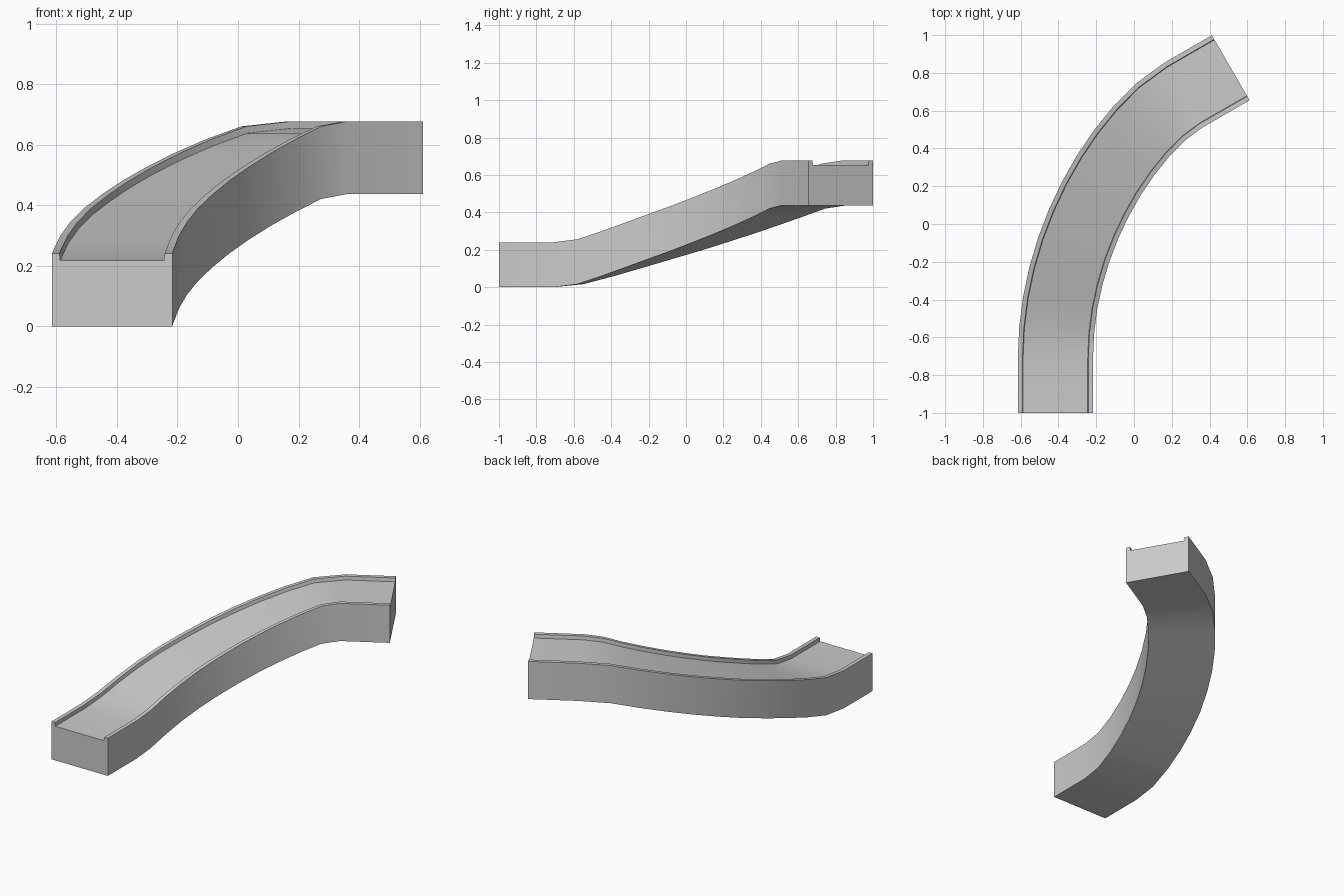
import bpy, bmesh, math
from mathutils import Vector

if "Cube" in bpy.data.objects:
    bpy.data.objects.remove(bpy.data.objects["Cube"])

HALF_W, HEIGHT, LIP, FLOOR = 0.199, 0.24, 0.028, 0.217
RISE, EASE, SEGMENTS = 0.437, 0.2, 11

# Plan of the bend: straight lead-in, 60 degree curve, straight lead-out
start, end = Vector((-0.416, -1.0)), Vector((0.512, 0.827))
h0 = Vector((0, 1))
h1 = Vector((math.sin(math.radians(60)), math.cos(math.radians(60))))
a, d = start + h0 * 0.29, end - h1 * 0.29
b, c = a + h0 * 0.68, d - h1 * 0.306


def point(t):
    u = 1 - t
    return a * u**3 + b * 3 * u * u * t + c * 3 * u * t * t + d * t**3


def tangent(t):
    u = 1 - t
    return ((b - a) * u * u + (c - b) * 2 * u * t + (d - c) * t * t).normalized()


# Arc length table for even stations
N = 400
lengths = [0.0]
for i in range(N):
    lengths.append(lengths[-1] + (point((i + 1) / N) - point(i / N)).length)
total = lengths[-1]


def height(s):
    # Steady slope with short rounded starts at both ends
    slope = RISE / (total - EASE)
    if s < EASE:
        return slope * s * s / (2 * EASE)
    if s > total - EASE:
        return RISE - slope * (total - s) ** 2 / (2 * EASE)
    return slope * (s - EASE / 2)


stations = [(start, h0, 0.0)]
for k in range(SEGMENTS + 1):
    s = total * k / SEGMENTS
    i = min(range(N + 1), key=lambda j: abs(lengths[j] - s))
    stations.append((point(i / N), tangent(i / N), height(s)))
stations.append((end, h1, RISE))

# Cross-section: solid block with two raised lips
half = [(HALF_W, 0), (HALF_W, HEIGHT), (HALF_W - LIP + 0.003, HEIGHT), (HALF_W - LIP, FLOOR)]
profile = half + [(-x, z) for x, z in reversed(half)]

# Sweep the section along the path
bm = bmesh.new()
rings = []
for p, t, z in stations:
    side = Vector((t.y, -t.x))
    rings.append([bm.verts.new((*(p + side * x), z + dz)) for x, dz in profile])
n = len(profile)
for r0, r1 in zip(rings, rings[1:]):
    for i in range(n):
        j = (i + 1) % n
        bm.faces.new((r0[i], r0[j], r1[j], r1[i]))
bm.faces.new(rings[0])
bm.faces.new(rings[-1][::-1])
bmesh.ops.recalc_face_normals(bm, faces=bm.faces)

mesh = bpy.data.meshes.new("curved_ramp")
bm.to_mesh(mesh)
bm.free()
ramp = bpy.data.objects.new("curved_ramp", mesh)
bpy.context.collection.objects.link(ramp)
bpy.context.view_layer.objects.active = ramp
ramp.select_set(True)
bpy.ops.object.shade_smooth_by_angle(angle=math.radians(30))
